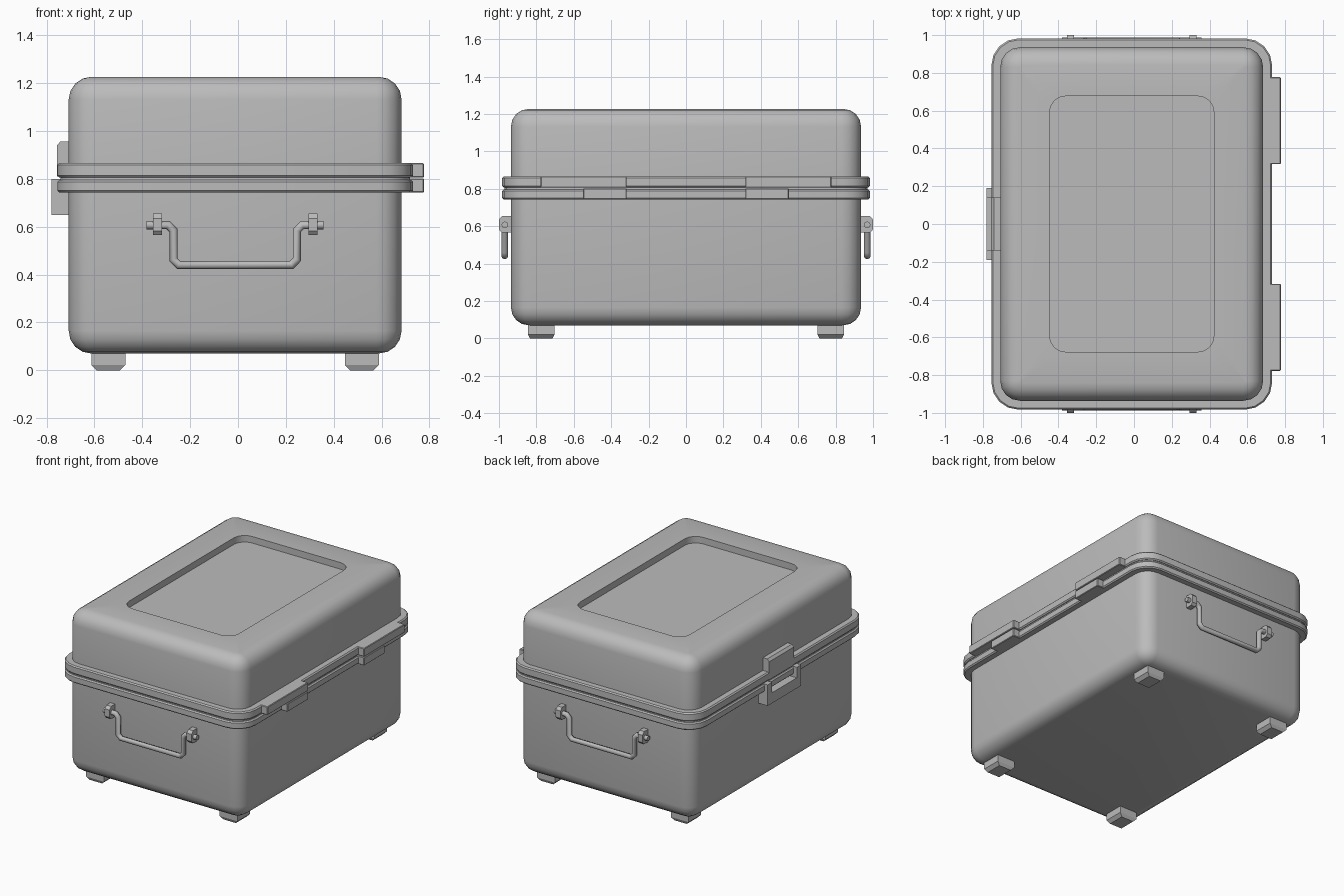
import bpy, bmesh, math
from mathutils import Vector

if "Cube" in bpy.data.objects:
    bpy.data.objects.remove(bpy.data.objects["Cube"])

CX = -0.012              # centre of the case, offset by the hinges
HX, HY = 0.696, 0.936    # half size of the case

grey = bpy.data.materials.new("case_grey")
grey.use_nodes = True
COLOUR = (0.5, 0.5, 0.5, 1)
grey.diffuse_color = COLOUR
grey.node_tree.nodes["Principled BSDF"].inputs["Base Color"].default_value = COLOUR


def finish(name, bm, smooth=True):
    bmesh.ops.recalc_face_normals(bm, faces=bm.faces)
    mesh = bpy.data.meshes.new(name)
    bm.to_mesh(mesh)
    bm.free()
    mesh.materials.append(grey)
    obj = bpy.data.objects.new(name, mesh)
    bpy.context.collection.objects.link(obj)
    if smooth:
        bpy.ops.object.select_all(action='DESELECT')
        obj.select_set(True)
        bpy.context.view_layer.objects.active = obj
        bpy.ops.object.shade_smooth_by_angle(angle=math.radians(32))
    return obj


def rounded_loop(hx, hy, r, z, steps=4):
    pts = []
    for quarter, (sx, sy) in enumerate([(1, 1), (-1, 1), (-1, -1), (1, -1)]):
        for i in range(steps + 1):
            a = math.pi / 2 * (quarter + i / steps)
            pts.append((CX + sx * (hx - r) + r * math.cos(a),
                        sy * (hy - r) + r * math.sin(a), z))
    return pts


def loft(name, rings):
    """Closed skin over rounded rectangles given as (half x, half y, radius, z)."""
    bm = bmesh.new()
    loops = [[bm.verts.new(p) for p in rounded_loop(*ring)] for ring in rings]
    for low, high in zip(loops, loops[1:]):
        for i in range(len(low)):
            j = (i + 1) % len(low)
            bm.faces.new((low[i], low[j], high[j], high[i]))
    bm.faces.new(loops[0])
    bm.faces.new(loops[-1])
    return finish(name, bm)


def dome(z_edge, direction, r=0.095, steps=4):
    """Rings that round the case wall over into its flat end."""
    rings = []
    for i in range(steps + 1):
        a = math.pi / 2 * i / steps
        d = r * (1 - math.cos(a))
        rings.append((HX - d, HY - d, 0.105 - d, z_edge - direction * r * (1 - math.sin(a))))
    return rings


def rim(name, z0, z1, c=0.008):
    x, y, r = HX + 0.0475, HY + 0.047, 0.145
    return loft(name, [(x - c, y - c, r - c, z0), (x, y, r, z0 + c),
                       (x, y, r, z1 - c), (x - c, y - c, r - c, z1)])


def prism(name, outline, axis, lo, hi, bevel=0.0):
    """Extrude a 2D outline along x or y."""
    bm = bmesh.new()
    ends = []
    for t in (lo, hi):
        ends.append([bm.verts.new((t, a, b) if axis == 'x' else (a, t, b)) for a, b in outline])
    bm.faces.new(ends[0])
    bm.faces.new(ends[1])
    n = len(outline)
    for i in range(n):
        j = (i + 1) % n
        bm.faces.new((ends[0][i], ends[0][j], ends[1][j], ends[1][i]))
    if bevel:
        bmesh.ops.bevel(bm, geom=bm.edges[:], offset=bevel, segments=1, affect='EDGES')
    return finish(name, bm, smooth=False)


def box(name, x0, x1, y0, y1, z0, z1, bevel=0.0):
    return prism(name, [(y0, z0), (y1, z0), (y1, z1), (y0, z1)], 'x', x0, x1, bevel)


# Lower case and lid, the lid with a sunken panel on top
loft("lower_case", dome(0.07, -1)[::-1] + [(HX, HY, 0.105, 0.79)])
loft("lid", [(HX, HY, 0.105, 0.81)] + dome(1.227, 1)
     + [(0.435, 0.677, 0.085, 1.227), (0.435, 0.677, 0.085, 1.18)])

# Rims with a narrow seal between them
rim("lower_rim", 0.743, 0.796)
rim("upper_rim", 0.806, 0.866)
loft("seal", [(HX + 0.035, HY + 0.035, 0.13, z) for z in (0.79, 0.81)])

# Hinges
for side, label in ((-1, "front"), (1, "back")):
    y_in, y_mid, y_out = side * 0.317, side * 0.55, side * 0.777
    box(label + "_hinge_upper", 0.68, 0.778, min(y_in, y_out), max(y_in, y_out), 0.806, 0.866, 0.004)
    box(label + "_hinge_lower", 0.68, 0.778, min(y_in, y_mid), max(y_in, y_mid), 0.743, 0.802, 0.004)

# Latch: a U-shaped clasp below and a catch plate on the lid
clasp = [(-0.19, 0.65), (0.19, 0.65), (0.19, 0.8), (0.14, 0.8),
         (0.14, 0.725), (-0.14, 0.725), (-0.14, 0.8), (-0.19, 0.8)]
prism("latch_clasp", clasp, 'x', -0.78, -0.70)
catch = [(-0.70, 0.81), (-0.757, 0.81), (-0.757, 0.94), (-0.742, 0.957), (-0.70, 0.957)]
prism("latch_catch", catch, 'y', -0.14, 0.14)

# Carrying handles with their brackets
for side, label in ((-1, "front"), (1, "back")):
    y = side * 0.969
    half = [(0.37, 0.607), (0.28, 0.607), (0.258, 0.585), (0.258, 0.463), (0.236, 0.44)]
    path = [(CX + x, z) for x, z in half] + [(CX - x, z) for x, z in half[::-1]]
    curve = bpy.data.curves.new(label + "_handle", 'CURVE')
    curve.dimensions = '3D'
    curve.bevel_depth = 0.018
    curve.bevel_resolution = 2
    curve.use_fill_caps = True
    spline = curve.splines.new('POLY')
    spline.points.add(len(path) - 1)
    for point, (x, z) in zip(spline.points, path):
        point.co = (x, y, z, 1)
    curve.materials.append(grey)
    bpy.context.collection.objects.link(bpy.data.objects.new(label + "_handle", curve))

    tab = [(0.92, 0.565), (0.985, 0.565), (1.0, 0.583), (1.0, 0.635), (0.982, 0.655), (0.92, 0.655)]
    for sx, end in ((-1, "right"), (1, "left")):
        x = CX + sx * 0.325
        prism(f"{label}_{end}_bracket", [(side * a, b) for a, b in tab], 'x', x - 0.019, x + 0.019)

# Feet, tapered towards the ground
for sx, end in ((-1, "right"), (1, "left")):
    for sy, label in ((-1, "front"), (1, "back")):
        bm = bmesh.new()
        loops = []
        for z, inset in ((0.0, 0.022), (0.022, 0.0), (0.09, 0.0)):
            loops.append([bm.verts.new((CX + sx * 0.53 + a * (0.071 - inset),
                                        sy * 0.774 + b * (0.071 - inset / 2), z))
                          for a, b in ((-1, -1), (1, -1), (1, 1), (-1, 1))])
        for low, high in zip(loops, loops[1:]):
            for i in range(4):
                bm.faces.new((low[i], low[i - 1], high[i - 1], high[i]))
        bm.faces.new(loops[0])
        bm.faces.new(loops[-1])
        finish(f"{label}_{end}_foot", bm, smooth=False)
